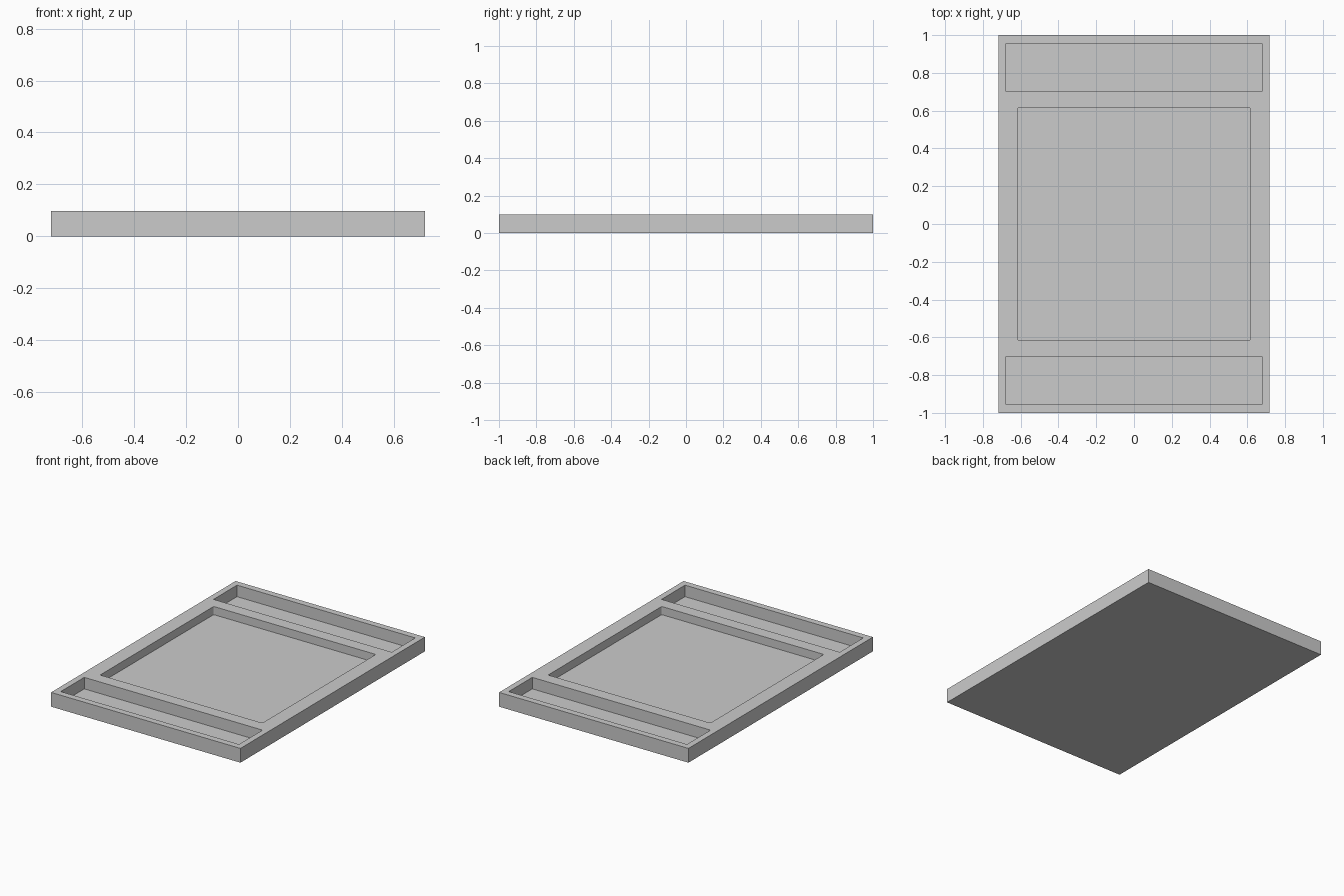
import bpy, bmesh

if "Cube" in bpy.data.objects:
    bpy.data.objects.remove(bpy.data.objects["Cube"])

W, L, H = 1.437, 2.0, 0.098


def box(name, size, centre, corner=0.0):
    """Box from size and centre, optionally with rounded vertical corners."""
    bm = bmesh.new()
    bmesh.ops.create_cube(bm, size=1)
    bmesh.ops.scale(bm, vec=size, verts=bm.verts)
    bmesh.ops.translate(bm, vec=centre, verts=bm.verts)
    if corner:
        upright = [e for e in bm.edges
                   if abs(e.verts[0].co.z - e.verts[1].co.z) > 1e-4]
        bmesh.ops.bevel(bm, geom=upright, offset=corner, segments=3,
                        profile=0.5, affect='EDGES')
    mesh = bpy.data.meshes.new(name)
    bm.to_mesh(mesh)
    bm.free()
    obj = bpy.data.objects.new(name, mesh)
    bpy.context.collection.objects.link(obj)
    return obj


def cut_pocket(name, width, length, y, depth, corner=0.0):
    """Sink a rectangular pocket into the top of the tray."""
    top = H + 0.05
    floor = H - depth
    cutter = box(name, (width, length, top - floor),
                 (0, y, (top + floor) / 2), corner)
    cutter.hide_render = True
    cutter.hide_set(True)
    mod = tray.modifiers.new(name, 'BOOLEAN')
    mod.operation = 'DIFFERENCE'
    mod.solver = 'EXACT'
    mod.object = cutter


# Solid tray body
tray = box("tray", (W, L, H), (0, 0, H / 2))

# Large shallow square recess in the middle
cut_pocket("centre_recess_cutter", 1.231, 1.231, 0, 0.056, corner=0.008)

# Deeper long storage pockets at both ends
for side, label in ((-1, "front"), (1, "back")):
    cut_pocket(label + "_pocket_cutter", 1.353, 0.255, side * 0.828, 0.079)

# Bake the cuts and remove the cutters
bpy.context.view_layer.objects.active = tray
tray.select_set(True)
for mod in list(tray.modifiers):
    cutter = mod.object
    bpy.ops.object.modifier_apply(modifier=mod.name)
    bpy.data.objects.remove(cutter)
